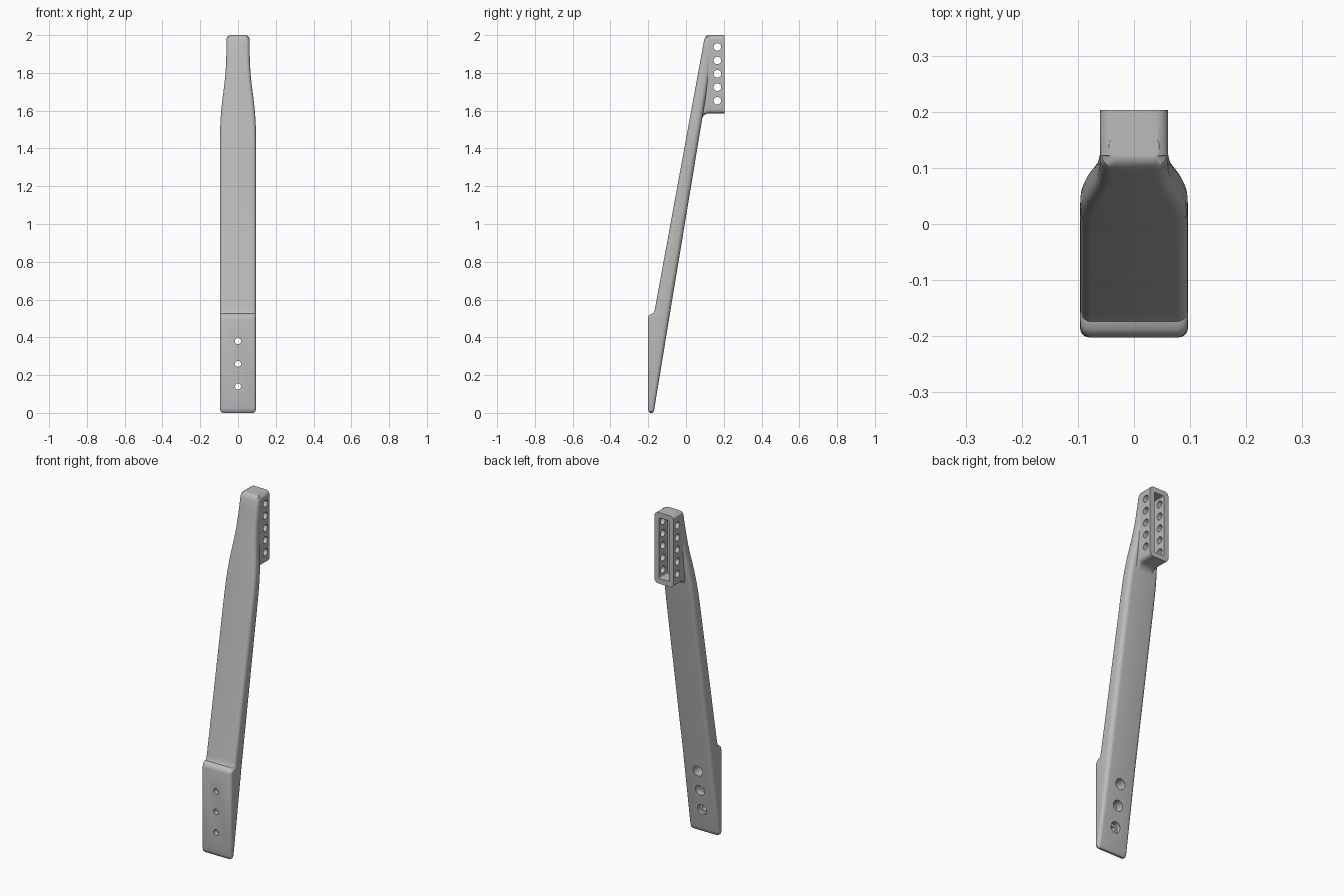
import bpy, bmesh
from math import sin, cos, pi
from mathutils import Vector, Matrix

cube = bpy.data.objects.get("Cube")
if cube:
    bpy.data.objects.remove(cube)

grey = bpy.data.materials.new("plain grey")
grey.use_nodes = True
grey.diffuse_color = (0.5, 0.5, 0.5, 1)
grey.node_tree.nodes["Principled BSDF"].inputs["Base Color"].default_value = (0.5, 0.5, 0.5, 1)


def make(name, bm):
    bmesh.ops.recalc_face_normals(bm, faces=bm.faces)
    mesh = bpy.data.meshes.new(name)
    bm.to_mesh(mesh)
    bm.free()
    mesh.materials.append(grey)
    ob = bpy.data.objects.new(name, mesh)
    bpy.context.collection.objects.link(ob)
    return ob


def rounded_rect(hw, low, high, r_low, r_high, steps=5):
    """Outline of a rectangle with rounded corners, as (across, along) pairs."""
    corners = [(1, low, r_low, -1), (1, high, r_high, 1), (-1, high, r_high, 1), (-1, low, r_low, -1)]
    pts = []
    for i, (sx, edge, r, sv) in enumerate(corners):
        r = min(r, (high - low) * 0.45)
        for k in range(steps + 1):
            a = (i - 1 + k / steps) * pi / 2
            pts.append((sx * (hw - r) + r * cos(a), edge - sv * r + r * sin(a)))
    return pts


def loft(name, rings):
    bm = bmesh.new()
    loops = [[bm.verts.new(p) for p in ring] for ring in rings]
    n = len(loops[0])
    for a, b in zip(loops, loops[1:]):
        for i in range(n):
            j = (i + 1) % n
            bm.faces.new((a[i], a[j], b[j], b[i]))
    bm.faces.new(loops[0])
    bm.faces.new(loops[-1])
    return make(name, bm)


def cylinder(name, start, end, radius):
    start, end = Vector(start), Vector(end)
    axis = end - start
    place = Matrix.Translation((start + end) / 2) @ axis.to_track_quat('Z', 'Y').to_matrix().to_4x4()
    bm = bmesh.new()
    bmesh.ops.create_cone(bm, cap_ends=True, segments=24, radius1=radius, radius2=radius,
                          depth=axis.length, matrix=place)
    return make(name, bm)


def combine(target, tool, operation):
    mod = target.modifiers.new("boolean", 'BOOLEAN')
    mod.operation, mod.solver, mod.object = operation, 'EXACT', tool
    bpy.context.view_layer.objects.active = target
    bpy.ops.object.modifier_apply(modifier=mod.name)
    bpy.data.objects.remove(tool)


def front_line(z):
    return -0.167 + 0.183 * (z - 0.537)


def back_line(z):
    return -0.167 + 0.1655 * (z - 0.03)


# Leaning arm with the upright pad at its foot: height, front, back, half width
stations = [(0, -0.19, -0.177, 0.082), (0.008, -0.198, -0.171, 0.092), (0.025, -0.202, -0.167, 0.096),
            (0.5, -0.202, None, 0.096), (0.514, -0.198, None, 0.096), (0.523, -0.188, None, 0.096),
            (0.527, -0.174, None, 0.096), (0.537, -0.168, None, 0.096), (0.56, None, None, 0.096)]
stations += [(z, None, None, hw) for z, hw in
             [(1.4, 0.096), (1.5, 0.095), (1.56, 0.092), (1.62, 0.087), (1.68, 0.08), (1.74, 0.072),
              (1.8, 0.066), (1.86, 0.063), (1.93, 0.061), (1.975, 0.061)]]
stations += [(1.99, 0.102, None, 0.057), (2.0, 0.115, None, 0.045)]

rings = []
for z, front, back, hw in stations:
    front = front_line(z) if front is None else front
    back = back_line(z) if back is None else back
    rings.append([(x, y, z) for x, y in rounded_rect(hw, front, back, 0.02, 0.025)])
strut = loft("strut", rings)

# Head block at the top rear, flared where it meets the arm: depth, bottom, top, half width
head_sections = [(0.085, 1.56, 1.85, 0.056), (0.095, 1.575, 1.92, 0.058), (0.11, 1.584, 1.965, 0.06),
                 (0.122, 1.585, 2.0, 0.061), (0.203, 1.585, 2.0, 0.061)]
head = loft("head_block", [[(x, y, z) for x, z in rounded_rect(hw, lo, hi, 0.022, 0.022)]
                           for y, lo, hi, hw in head_sections])
combine(strut, head, 'UNION')

# Slot in the rear of the head
slot = loft("slot_cutter", [[(x, y, z) for x, z in rounded_rect(0.032, 1.615, 1.97, 0.006, 0.006)]
                            for y in (0.125, 0.25)])
combine(strut, slot, 'DIFFERENCE')

# Row of cross holes through the head
for i in range(5):
    z = 1.653 + 0.071 * i
    combine(strut, cylinder("cross_hole", (-0.2, 0.166, z), (0.2, 0.166, z), 0.02), 'DIFFERENCE')

# Screw holes through the pad, with wider recesses from behind
for z in (0.14, 0.26, 0.38):
    combine(strut, cylinder("screw_hole", (0, -0.3, z), (0, 0.1, z), 0.016), 'DIFFERENCE')
    combine(strut, cylinder("screw_recess", (0, -0.172, z), (0, 0.1, z), 0.03), 'DIFFERENCE')

bpy.ops.object.select_all(action='DESELECT')
strut.select_set(True)
bpy.context.view_layer.objects.active = strut
bpy.ops.object.shade_smooth_by_angle(angle=0.6)
